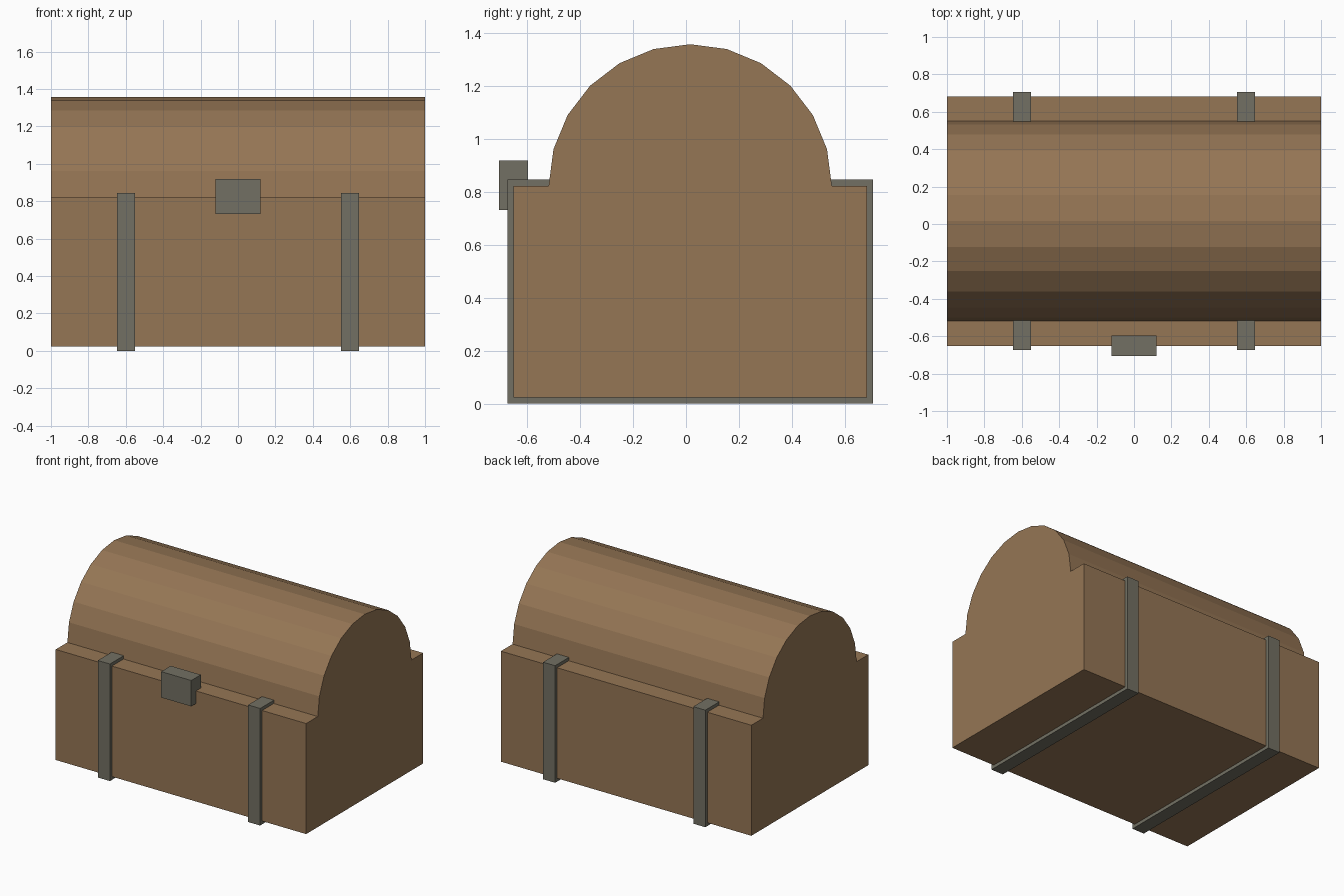
import bpy
import bmesh
import math

if "Cube" in bpy.data.objects:
    bpy.data.objects.remove(bpy.data.objects["Cube"], do_unlink=True)

CENTRE_Y = 0.016
RIM_Z = 0.822


def material(name, colour):
    mat = bpy.data.materials.new(name)
    mat.use_nodes = True
    mat.diffuse_color = (*colour, 1)
    mat.node_tree.nodes["Principled BSDF"].inputs["Base Color"].default_value = (*colour, 1)
    return mat


wood = material("brown wood", (0.30, 0.18, 0.09))
iron = material("grey iron", (0.17, 0.163, 0.125))


def extrude_profile(name, profile, x_centre, width, mat):
    """Solid made by sweeping a (y, z) outline along x."""
    bm = bmesh.new()
    face = bm.faces.new([bm.verts.new((x_centre - width / 2, y, z)) for y, z in profile])
    swept = bmesh.ops.extrude_face_region(bm, geom=[face])
    moved = [v for v in swept["geom"] if isinstance(v, bmesh.types.BMVert)]
    bmesh.ops.translate(bm, verts=moved, vec=(width, 0, 0))
    bmesh.ops.recalc_face_normals(bm, faces=bm.faces)
    mesh = bpy.data.meshes.new(name)
    bm.to_mesh(mesh)
    bm.free()
    mesh.materials.append(mat)
    obj = bpy.data.objects.new(name, mesh)
    bpy.context.collection.objects.link(obj)
    return obj


def rectangle(y0, y1, z0, z1):
    return [(y0, z0), (y1, z0), (y1, z1), (y0, z1)]


# Chest body
extrude_profile("chest_body",
                rectangle(CENTRE_Y - 0.667, CENTRE_Y + 0.667, 0.024, RIM_Z),
                0, 2, wood)

# Faceted half-round lid
SIDES = 12
RADIUS = 0.534
arc = [(CENTRE_Y + RADIUS * math.cos(math.pi * i / SIDES),
        RIM_Z + RADIUS * math.sin(math.pi * i / SIDES)) for i in range(SIDES + 1)]
extrude_profile("lid", arc, 0, 2, wood)

# Iron straps wrapped around the body
for side, sign in (("left", 1), ("right", -1)):
    extrude_profile(side + "_strap",
                    rectangle(CENTRE_Y - 0.689, CENTRE_Y + 0.689, 0, 0.845),
                    sign * 0.6, 0.096, iron)

# Lock block on the front rim
extrude_profile("lock", rectangle(-0.705, -0.596, 0.731, 0.918), 0, 0.24, iron)
